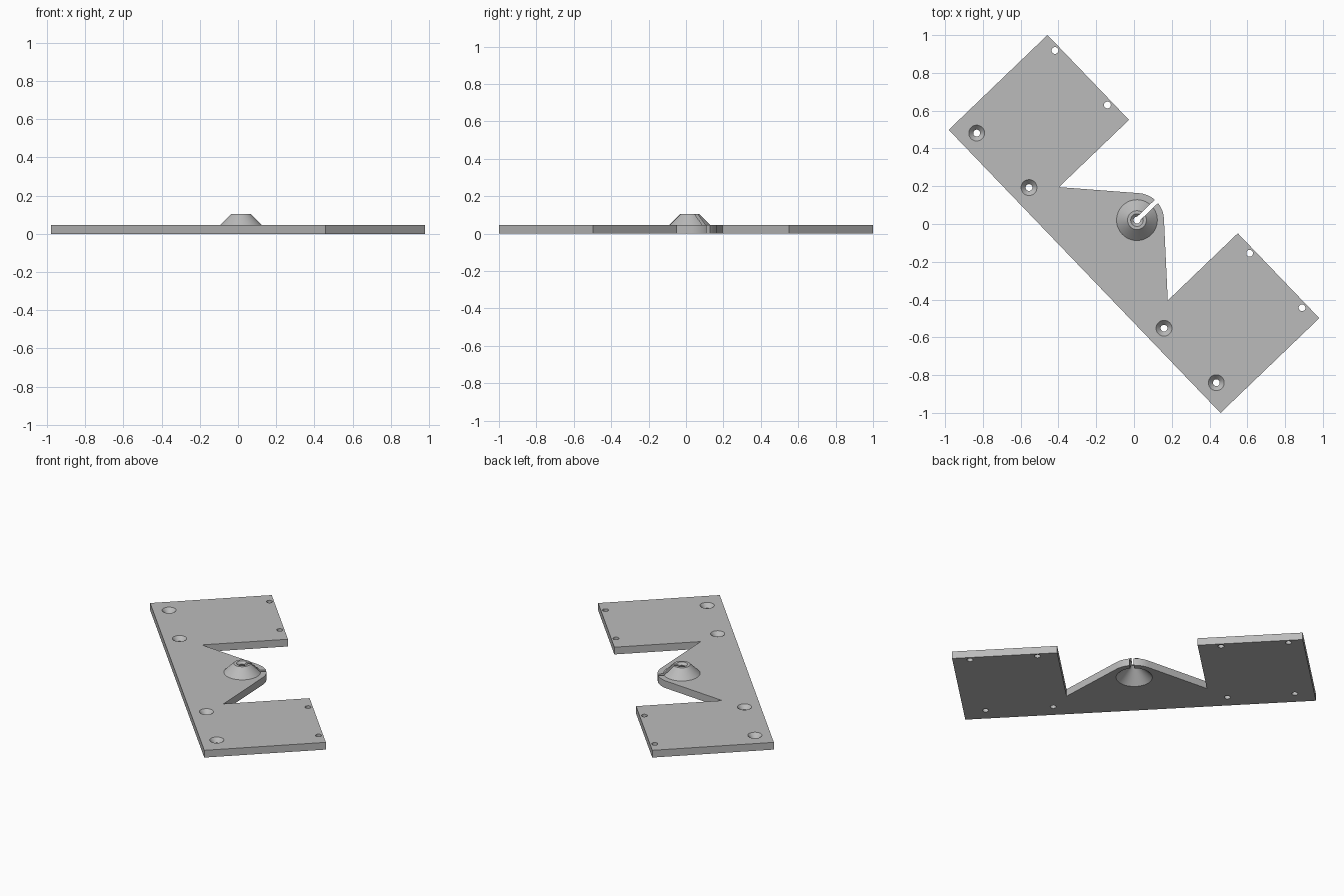
import bpy, bmesh, math
from mathutils import Matrix, Vector

if "Cube" in bpy.data.objects:
    bpy.data.objects.remove(bpy.data.objects["Cube"])

T = 0.047            # plate thickness
TOP = 0.105          # boss height
HALF, DEPTH = 1.039, 0.725
BOSS = (-0.004, 0.388)
R = 0.143            # radius of the rounded tongue

# Frame with u along the long straight edge and v across the plate
u = Vector((0.6925, -0.7214, 0)).normalized()
v = Vector((-u.y, u.x, 0))
frame = Matrix(((u.x, v.x, 0, -0.2615), (u.y, v.y, 0, -0.251), (0, 0, 1, 0), (0, 0, 0, 1)))

grey = bpy.data.materials.new("grey")
grey.diffuse_color = (0.5, 0.5, 0.5, 1)
grey.use_nodes = True
grey.node_tree.nodes["Principled BSDF"].inputs["Base Color"].default_value = grey.diffuse_color


def make(name, bm):
    bmesh.ops.recalc_face_normals(bm, faces=bm.faces)
    mesh = bpy.data.meshes.new(name)
    bm.to_mesh(mesh)
    bm.free()
    mesh.materials.append(grey)
    ob = bpy.data.objects.new(name, mesh)
    ob.matrix_world = frame
    bpy.context.collection.objects.link(ob)
    return ob


def prism(name, pts, z0, z1):
    bm = bmesh.new()
    face = bm.faces.new([bm.verts.new((x, y, z0)) for x, y in pts])
    ext = bmesh.ops.extrude_face_region(bm, geom=[face])
    bmesh.ops.translate(bm, vec=(0, 0, z1 - z0),
                        verts=[e for e in ext["geom"] if isinstance(e, bmesh.types.BMVert)])
    return make(name, bm)


def turned(name, centre, profile, n=48):
    """Closed solid of revolution from (radius, z) rings, capped at both ends."""
    bm = bmesh.new()
    rings = [[bm.verts.new((centre[0] + r * math.cos(2 * math.pi * i / n),
                            centre[1] + r * math.sin(2 * math.pi * i / n), z))
              for i in range(n)] for r, z in profile]
    for a, b in zip(rings, rings[1:]):
        for i in range(n):
            j = (i + 1) % n
            bm.faces.new((a[i], a[j], b[j], b[i]))
    bm.faces.new(rings[0])
    bm.faces.new(rings[-1])
    return make(name, bm)


def boolean(ob, tool, operation):
    mod = ob.modifiers.new("cut", "BOOLEAN")
    mod.operation, mod.solver, mod.object = operation, "EXACT", tool
    bpy.context.view_layer.update()
    mesh = bpy.data.meshes.new_from_object(ob.evaluated_get(bpy.context.evaluated_depsgraph_get()))
    ob.modifiers.clear()
    ob.data = mesh
    bpy.data.objects.remove(tool)


# Plate: two tabs joined by a strip, with a rounded tongue between them
notch = (0.416, 0.211)
dx, dy = notch[0], notch[1] - BOSS[1]
tangent = math.atan2(dy, dx) + math.acos(R / math.hypot(dx, dy))
outline = [(-HALF, 0), (HALF, 0), (HALF, DEPTH), (0.416, DEPTH), notch]
for i in range(25):
    a = tangent + (math.pi - 2 * tangent) * i / 24
    outline.append((BOSS[0] + R * math.cos(a), BOSS[1] + R * math.sin(a)))
outline += [(-notch[0], notch[1]), (-0.416, DEPTH), (-HALF, DEPTH)]
plate = prism("mounting_plate", outline, 0, T)

# Conical boss
boolean(plate, turned("boss", BOSS, [(0.108, 0.02), (0.108, T), (0.05, TOP)]), "UNION")

# Hollow under the boss, narrow bore and small dished mouth
boolean(plate, turned("hollow", BOSS, [(0.117, -0.01), (0.018, 0.089), (0.018, 0.091),
                                       (0.04, TOP + 0.006)]), "DIFFERENCE")

# Slot from the bore out through the tongue edge
w = 0.012
boolean(plate, prism("slot", [(BOSS[0] - w, BOSS[1]), (BOSS[0] + w, BOSS[1]),
                              (BOSS[0] + w, 0.6), (BOSS[0] - w, 0.6)], -0.05, 0.2), "DIFFERENCE")

# Screw holes: countersunk along the straight edge, plain along the far edge
for side in (-1, 1):
    for x in (0.516, 0.916):
        boolean(plate, turned("screw_hole", (side * x - 0.008, 0.095),
                              [(0.018, -0.02), (0.018, 0.021), (0.042, T), (0.042, T + 0.02)]), "DIFFERENCE")
    for x in (0.544, 0.944):
        boolean(plate, turned("pin_hole", (side * x - 0.008, 0.697),
                              [(0.018, -0.02), (0.018, T + 0.02)], 32), "DIFFERENCE")

bpy.ops.object.select_all(action="DESELECT")
plate.select_set(True)
bpy.context.view_layer.objects.active = plate
bpy.ops.object.shade_smooth_by_angle(angle=math.radians(25))
